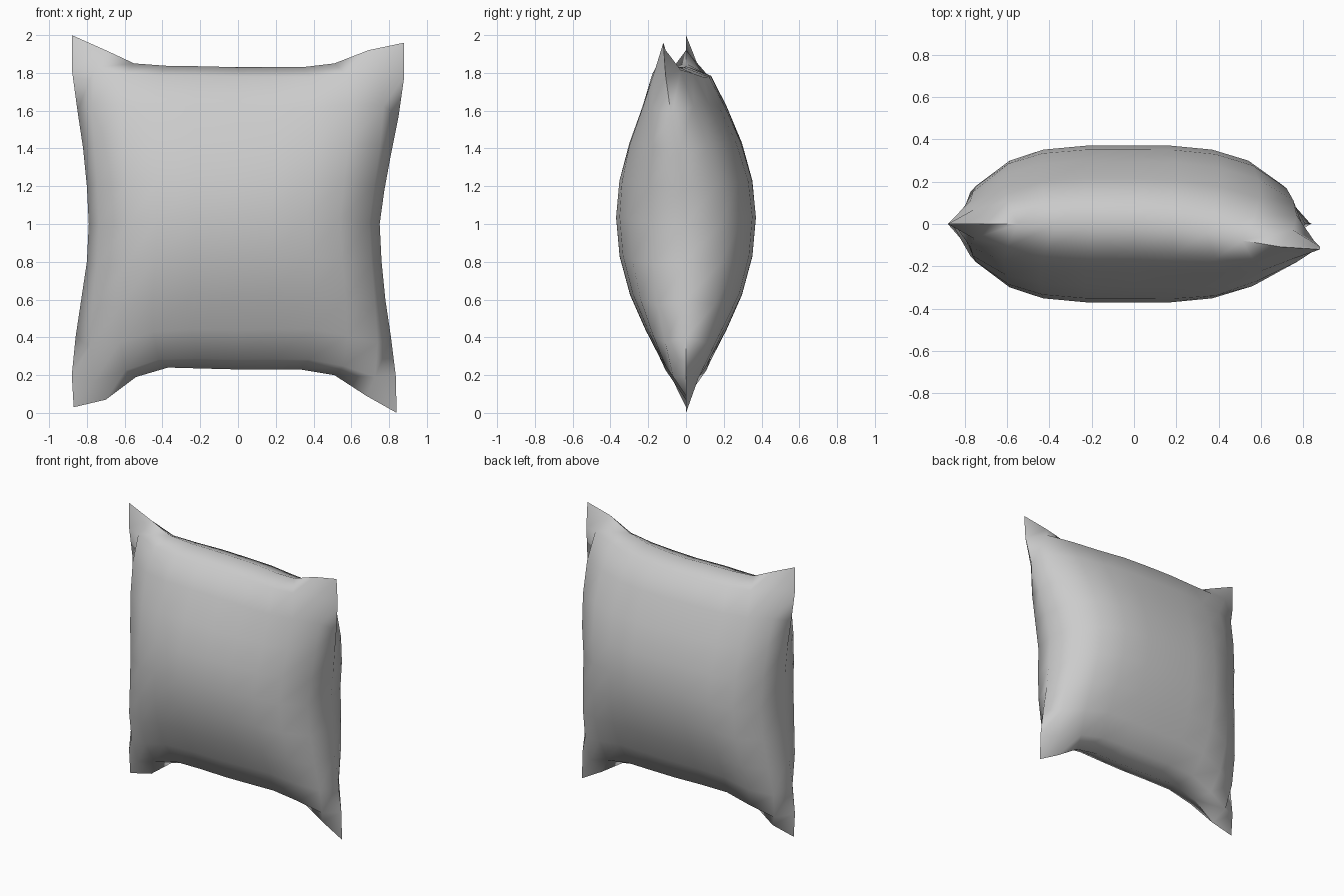
import bpy
import bmesh
from math import radians
from mathutils import Vector

cube = bpy.data.objects.get("Cube")
if cube:
    bpy.data.objects.remove(cube)

N = 10  # panels per side of the cushion

# Seam outline: x along the sides (bottom to top), z along top and bottom (left to right)
LEFT = [(-.87, .03), (-.88, .2), (-.86, .4), (-.83, .6), (-.80, .8), (-.79, 1),
        (-.80, 1.2), (-.82, 1.4), (-.85, 1.6), (-.88, 1.82), (-.88, 2)]
RIGHT = [(.84, 0), (.835, .2), (.81, .4), (.78, .6), (.76, .8), (.75, 1),
         (.775, 1.18), (.81, 1.37), (.85, 1.57), (.88, 1.78), (.88, 1.96)]
BOTTOM = [(-.87, .03), (-.7, .07), (-.54, .19), (-.37, .24), (-.19, .235), (0, .23),
          (.17, .23), (.33, .23), (.51, .2), (.68, .09), (.84, 0)]
TOP = [(-.88, 2), (-.7, 1.92), (-.55, 1.85), (-.37, 1.837), (-.2, 1.835), (0, 1.83),
       (.17, 1.83), (.34, 1.83), (.51, 1.85), (.69, 1.92), (.88, 1.96)]

# From the middle ring to the seam: ring position and puffiness, across and up
RING_X = [0, .25, .51, .73, .93, 1]
RING_Z = [0, .25, .5, .725, .93, 1]
PUFF_X = [1, 1, .95, .81, .51, 0]
PUFF_Z = [1, .95, .8, .58, .36, 0]
DEPTH = .37


def along(line, t):
    """Point on a seam line for t between 0 and 1."""
    k = min(int(t * N), N - 1)
    return Vector(line[k]).lerp(Vector(line[k + 1]), t * N - k)


def ramp(a):
    a = max(0, a)
    return a * a * (3 - 2 * a)


def spread(a, rings, b):
    """Crowd the rings to the seam in mid-panel, evenly spaced at the corners."""
    ring = rings[round(abs(a) * 5)] * (1 if a > 0 else -1)
    w = 1 - abs(b) ** 3
    return (a + (ring - a) * w + 1) / 2


def cushion_point(i, j, side):
    u, v = 2 * i / N - 1, 2 * j / N - 1
    s, t = spread(u, RING_X, v), spread(v, RING_Z, u)
    # Patch filled between the four seam lines
    p = along(LEFT, t) * (1 - s) + along(RIGHT, t) * s
    p += along(BOTTOM, s) * (1 - t) + along(TOP, s) * t
    p -= along(BOTTOM, 0).lerp(along(BOTTOM, 1), s).lerp(
        along(TOP, 0).lerp(along(TOP, 1), s), t)
    puff = DEPTH * PUFF_X[abs(i - 5)] * PUFF_Z[abs(j - 5)]
    # One top corner leans forward
    lean = -.12 * ramp(u) * ramp(v)
    return p.x, side * puff + lean, p.y


# Front and back panels share the seam
bm = bmesh.new()
verts = {}
for side in (-1, 1):
    for i in range(N + 1):
        for j in range(N + 1):
            seam = i in (0, N) or j in (0, N)
            key = (i, j, 0 if seam else side)
            if key not in verts:
                verts[key] = bm.verts.new(cushion_point(i, j, side))
            verts[i, j, side] = verts[key]
    for i in range(N):
        for j in range(N):
            loop = [(i, j), (i + 1, j), (i + 1, j + 1), (i, j + 1)]
            bm.faces.new([verts[a, b, side] for a, b in loop[::-side]])
bmesh.ops.recalc_face_normals(bm, faces=bm.faces)

mesh = bpy.data.meshes.new("cushion")
bm.to_mesh(mesh)
bm.free()
cushion = bpy.data.objects.new("cushion", mesh)
bpy.context.collection.objects.link(cushion)

# Plain cloth
cloth = bpy.data.materials.new("light grey cloth")
cloth.use_nodes = True
color = (.6, .6, .6, 1)
cloth.diffuse_color = color
cloth.node_tree.nodes["Principled BSDF"].inputs["Base Color"].default_value = color
mesh.materials.append(cloth)

bpy.ops.object.select_all(action="DESELECT")
cushion.select_set(True)
bpy.context.view_layer.objects.active = cushion
bpy.ops.object.shade_smooth_by_angle(angle=radians(80))
